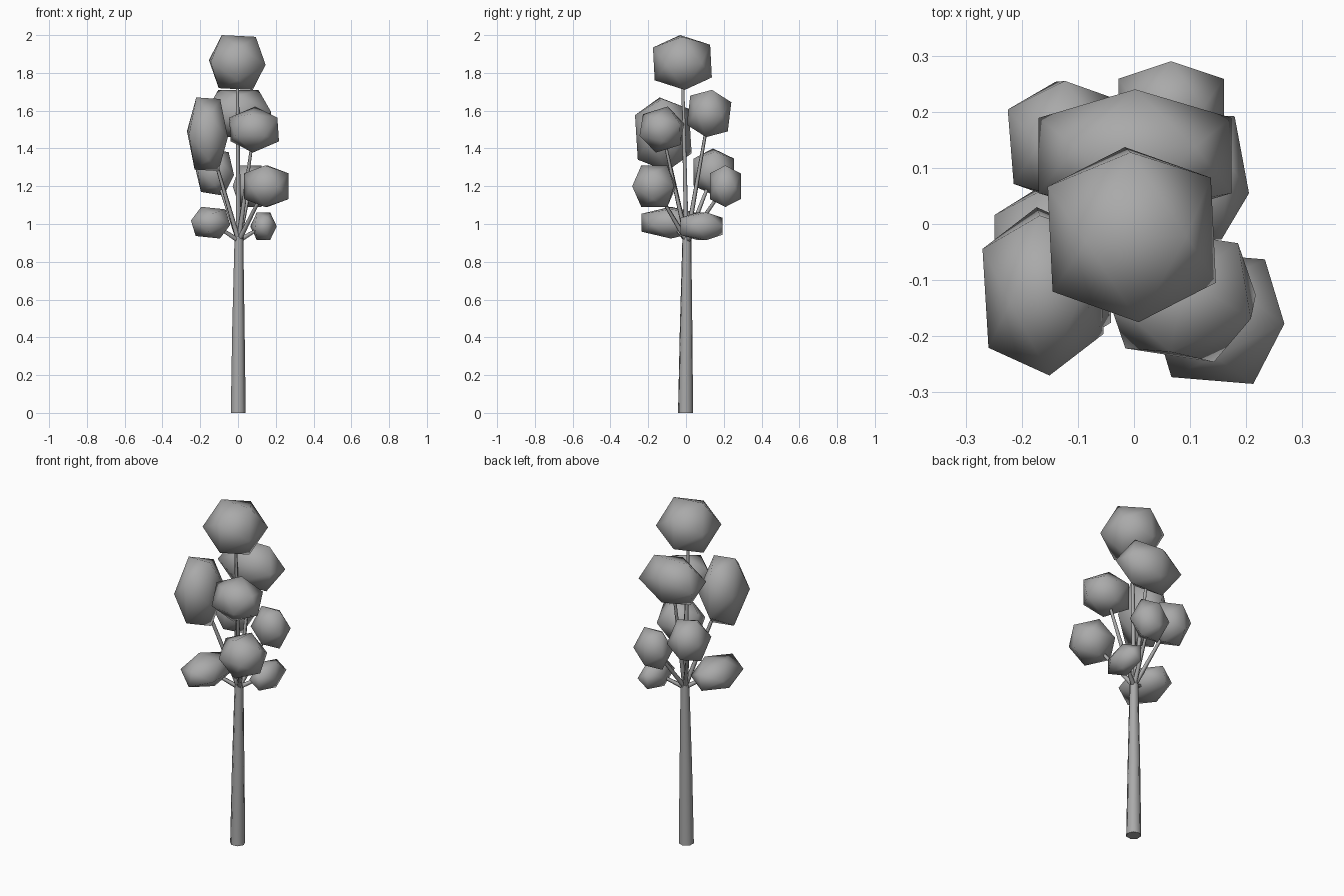
import bpy, math
from mathutils import Vector, Euler

if "Cube" in bpy.data.objects:
    bpy.data.objects.remove(bpy.data.objects["Cube"])

grey = bpy.data.materials.new("mid_grey")
grey.diffuse_color = (0.4, 0.4, 0.4, 1)
grey.use_nodes = True
grey.node_tree.nodes["Principled BSDF"].inputs["Base Color"].default_value = grey.diffuse_color


def add_mesh(name, verts, faces):
    me = bpy.data.meshes.new(name)
    me.from_pydata(verts, [], faces)
    me.materials.append(grey)
    for p in me.polygons:
        p.use_smooth = True
    ob = bpy.data.objects.new(name, me)
    bpy.context.collection.objects.link(ob)
    return ob


def tube(name, rings, sides):
    """Tapered tube through (point, radius) rings, capped at both ends."""
    axis = (rings[-1][0] - rings[0][0]).normalized()
    quat = axis.to_track_quat('Z', 'Y')
    verts, faces = [], []
    for point, r in rings:
        for i in range(sides):
            a = 2 * math.pi * i / sides
            verts.append(point + quat @ Vector((r * math.cos(a), r * math.sin(a), 0)))
    for k in range(len(rings) - 1):
        for i in range(sides):
            j = (i + 1) % sides
            faces.append((k * sides + i, k * sides + j, (k + 1) * sides + j, (k + 1) * sides + i))
    faces.append(tuple(reversed(range(sides))))
    faces.append(tuple(range(len(verts) - sides, len(verts))))
    ob = add_mesh(name, verts, faces)
    ob.data.polygons[-1].use_smooth = ob.data.polygons[-2].use_smooth = False
    return ob


# Icosahedron with its two-fold axes along x, y and z
PHI = (1 + 5 ** 0.5) / 2
ICO = [Vector(v) for a in (-1, 1) for b in (-PHI, PHI)
       for v in ((a, 0, b), (b, a, 0), (0, b, a))]
ICO_FACES = []
for i in range(12):
    for j in range(i + 1, 12):
        for k in range(j + 1, 12):
            p, q, r = ICO[i], ICO[j], ICO[k]
            if max((p - q).length, (q - r).length, (r - p).length) < 2.1:
                outward = (q - p).cross(r - p).dot(p) > 0
                ICO_FACES.append((i, j, k) if outward else (i, k, j))


def leaf_clump(name, centre, half, turn):
    """Turned icosahedron stretched to fill the given half sizes."""
    rot = Euler([math.radians(t) for t in turn]).to_matrix()
    pts = [rot @ v for v in ICO]
    top = [max(v[i] for v in pts) for i in range(3)]
    return add_mesh(name, [Vector([centre[i] + v[i] / top[i] * half[i] for i in range(3)])
                           for v in pts], ICO_FACES)


# Trunk
fork = Vector((0.004, 0.004, 0.93))
tube("trunk", [(Vector((0, -0.003, 0)), 0.041), (Vector((0.001, 0, 0.45)), 0.034),
               (fork, 0.024)], 7)

# Leaf clumps: centre, half sizes, turn in degrees
clumps = {
    "top": ((-0.004, -0.019, 1.855), (0.15, 0.156, 0.145), (3, 3, 3)),
    "tall_left": ((-0.162, -0.12, 1.475), (0.108, 0.15, 0.195), (5, 2, 5)),
    "front_right": ((0.085, -0.128, 1.5), (0.132, 0.118, 0.122), (0, -18, 80)),
    "upper_back": ((0.002, 0.122, 1.585), (0.172, 0.118, 0.125), (-8, 0, 0)),
    "lower_front_right": ((0.15, -0.168, 1.2), (0.118, 0.117, 0.11), (0, 0, 85)),
    "lower_back": ((0.066, 0.208, 1.2), (0.094, 0.082, 0.11), (0, 0, 0)),
    "lower_back_left": ((-0.123, 0.147, 1.275), (0.102, 0.108, 0.125), (0, 8, 5)),
    "bottom_left": ((-0.145, -0.08, 1.007), (0.104, 0.155, 0.084), (0, 8, 0)),
    "bottom_right": ((0.135, 0.083, 0.988), (0.07, 0.111, 0.073), (0, 0, 20)),
}
for label, (centre, half, turn) in clumps.items():
    leaf_clump("leaves_" + label, centre, half, turn)
    # Branch from the fork into the clump
    end = fork.lerp(Vector(centre), 0.92)
    tube("branch_" + label, [(fork - Vector((0, 0, 0.02)), 0.014), (end, 0.008)], 5)
